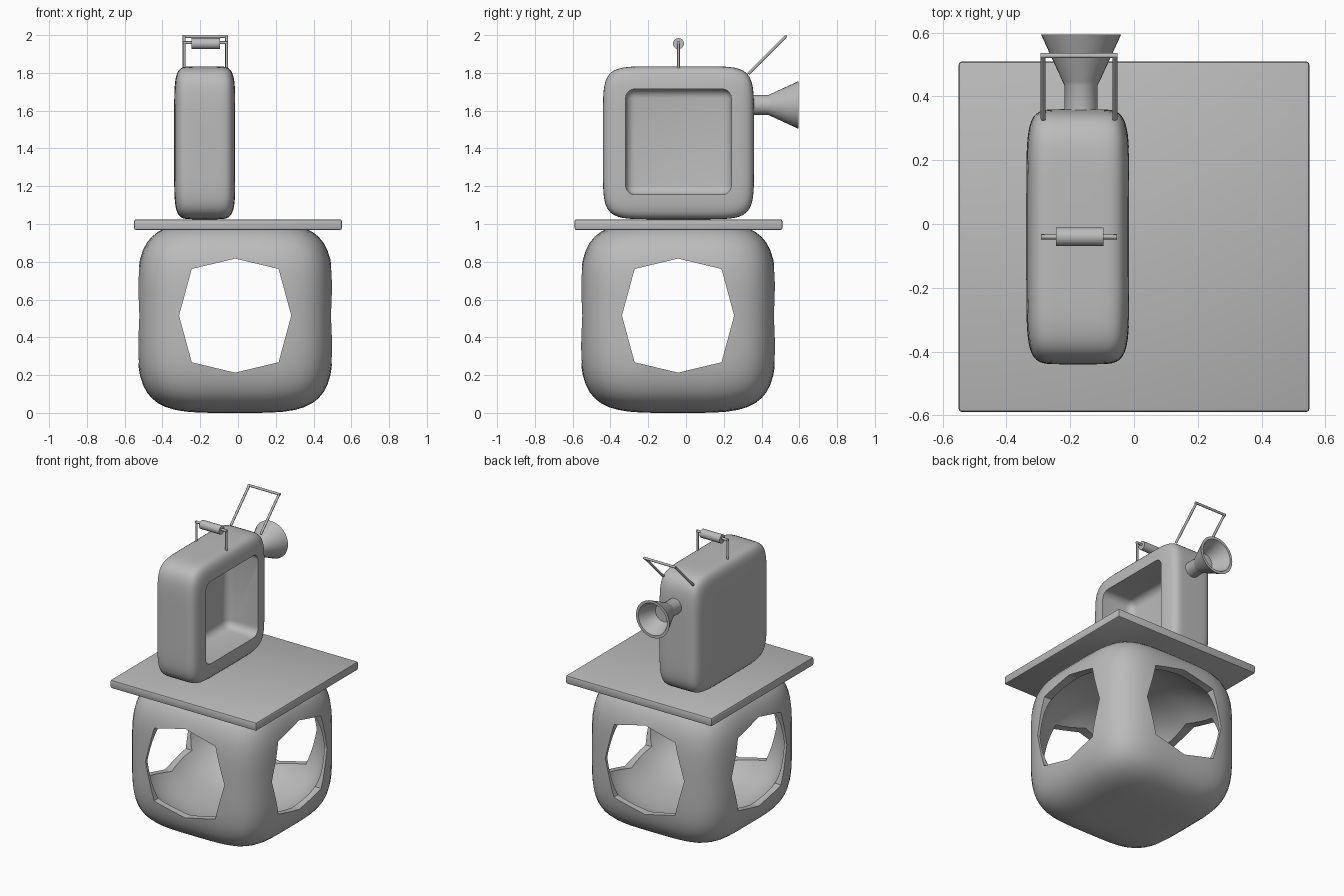
import bpy, bmesh, math
from mathutils import Vector

if "Cube" in bpy.data.objects:
    bpy.data.objects.remove(bpy.data.objects["Cube"], do_unlink=True)

grey = bpy.data.materials.new("plain_grey")
grey.use_nodes = True
GREY = (0.5, 0.5, 0.5, 1)
grey.diffuse_color = GREY
grey.node_tree.nodes["Principled BSDF"].inputs["Base Color"].default_value = GREY


def smooth(ob, angle=40):
    bpy.ops.object.select_all(action='DESELECT')
    ob.select_set(True)
    bpy.context.view_layer.objects.active = ob
    bpy.ops.object.shade_smooth_by_angle(angle=math.radians(angle))


def finish(bm, name, angle=40):
    bmesh.ops.recalc_face_normals(bm, faces=bm.faces)
    mesh = bpy.data.meshes.new(name)
    bm.to_mesh(mesh)
    bm.free()
    mesh.materials.append(grey)
    ob = bpy.data.objects.new(name, mesh)
    bpy.context.collection.objects.link(ob)
    smooth(ob, angle)
    return ob


def rounded_box(name, low, high, radius, segments):
    low, high = Vector(low), Vector(high)
    bm = bmesh.new()
    bmesh.ops.create_cube(bm, size=1)
    for v in bm.verts:
        v.co = (low + high) / 2 + v.co * (high - low)
    bmesh.ops.bevel(bm, geom=bm.edges[:], offset=radius, segments=segments,
                    profile=0.5, affect='EDGES')
    return finish(bm, name)


def soft_box(name, centre, half, power, cuts):
    """Bulging box: a higher power gives tighter corners."""
    bm = bmesh.new()
    bmesh.ops.create_cube(bm, size=2)
    bmesh.ops.subdivide_edges(bm, edges=bm.edges[:], cuts=cuts, use_grid_fill=True)
    for v in bm.verts:
        norm = sum(abs(c) ** power for c in v.co) ** (1 / power)
        v.co = Vector(centre) + v.co / norm * Vector(half)
    return finish(bm, name)


def prism(name, outline, to_3d, start, end):
    """Extrude a 2D outline between two depths."""
    bm = bmesh.new()
    a = [bm.verts.new(to_3d(u, v, start)) for u, v in outline]
    b = [bm.verts.new(to_3d(u, v, end)) for u, v in outline]
    bm.faces.new(a)
    bm.faces.new(b[::-1])
    for i in range(len(a)):
        j = (i + 1) % len(a)
        bm.faces.new((a[i], b[i], b[j], a[j]))
    return finish(bm, name)


def cut(target, cutters):
    for c in cutters:
        mod = target.modifiers.new("cut", 'BOOLEAN')
        mod.object, mod.solver = c, 'EXACT'
        bpy.context.view_layer.objects.active = target
        bpy.ops.object.modifier_apply(modifier=mod.name)
        bpy.data.objects.remove(c, do_unlink=True)
    smooth(target)


def rod(name, start, end, radius, sides=12):
    start, end = Vector(start), Vector(end)
    bm = bmesh.new()
    axis = end - start
    bmesh.ops.create_cone(bm, cap_ends=True, segments=sides, radius1=radius,
                          radius2=radius, depth=axis.length)
    turn = axis.to_track_quat('Z', 'Y')
    for v in bm.verts:
        v.co = (start + end) / 2 + turn @ v.co
    return finish(bm, name)


# Hollow rounded stand with an eight-sided opening through each wall
CX, CY, CZ = -0.015, -0.042, 0.515
stand = soft_box("stand", (CX, CY, 0.505), (0.52, 0.52, 0.505), 4.2, 15)
cavity = soft_box("stand_cavity", (CX, CY, 0.505), (0.535, 0.535, 0.44), 2.6, 15)
octagon = [(0, 0.302), (0.23, 0.247), (0.297, 0), (0.23, -0.247),
           (0, -0.302), (-0.23, -0.247), (-0.297, 0), (-0.23, 0.247)]
cut(stand, [
    prism("opening_y", octagon, lambda u, v, d: (CX + u, d, CZ + v), -1, 1),
    prism("opening_x", octagon, lambda u, v, d: (d, CY + u, CZ + v), -1, 1),
    cavity,
])

# Table top
rounded_box("table_top", (-0.55, -0.59, 0.968), (0.55, 0.51, 1.025), 0.01, 2)

# Cabinet with a deep, soft-cornered recess on its side
cabinet = soft_box("cabinet", (-0.176, -0.04, 1.43), (0.162, 0.4, 0.405), 7, 23)
cut(cabinet, [rounded_box("recess", (-0.25, -0.32, 1.155), (0.15, 0.24, 1.715), 0.05, 5)])

# Carrying handle and tilted rear frame
LEFT, RIGHT = -0.06, -0.285
for side, x in (("left", LEFT), ("right", RIGHT)):
    rod(f"handle_post_{side}", (x, -0.04, 1.82), (x, -0.04, 1.967), 0.007)
    rod(f"frame_post_{side}", (x, 0.33, 1.795), (x, 0.528, 1.993), 0.008)
rod("handle_bar", (RIGHT - 0.007, -0.04, 1.96), (LEFT + 0.007, -0.04, 1.96), 0.008)
rod("handle_grip", (-0.245, -0.04, 1.955), (-0.095, -0.04, 1.955), 0.029, 24)
rod("frame_bar", (RIGHT - 0.008, 0.528, 1.992), (LEFT + 0.008, 0.528, 1.992), 0.008)

# Horn: radius and depth profile spun around its axis
HX, HZ = -0.166, 1.63
profile = [(0, 0.34), (0.052, 0.34), (0.052, 0.435), (0.058, 0.447), (0.126, 0.595),
           (0.108, 0.595), (0.06, 0.48), (0, 0.48)]
bm = bmesh.new()
points = [bm.verts.new((HX + r, y, HZ)) for r, y in profile]
edges = [bm.edges.new(pair) for pair in zip(points, points[1:])]
bmesh.ops.spin(bm, geom=points + edges, cent=(HX, 0, HZ), axis=(0, 1, 0),
               angle=math.tau, steps=32)
bmesh.ops.remove_doubles(bm, verts=bm.verts, dist=0.0005)
finish(bm, "horn", 30)
